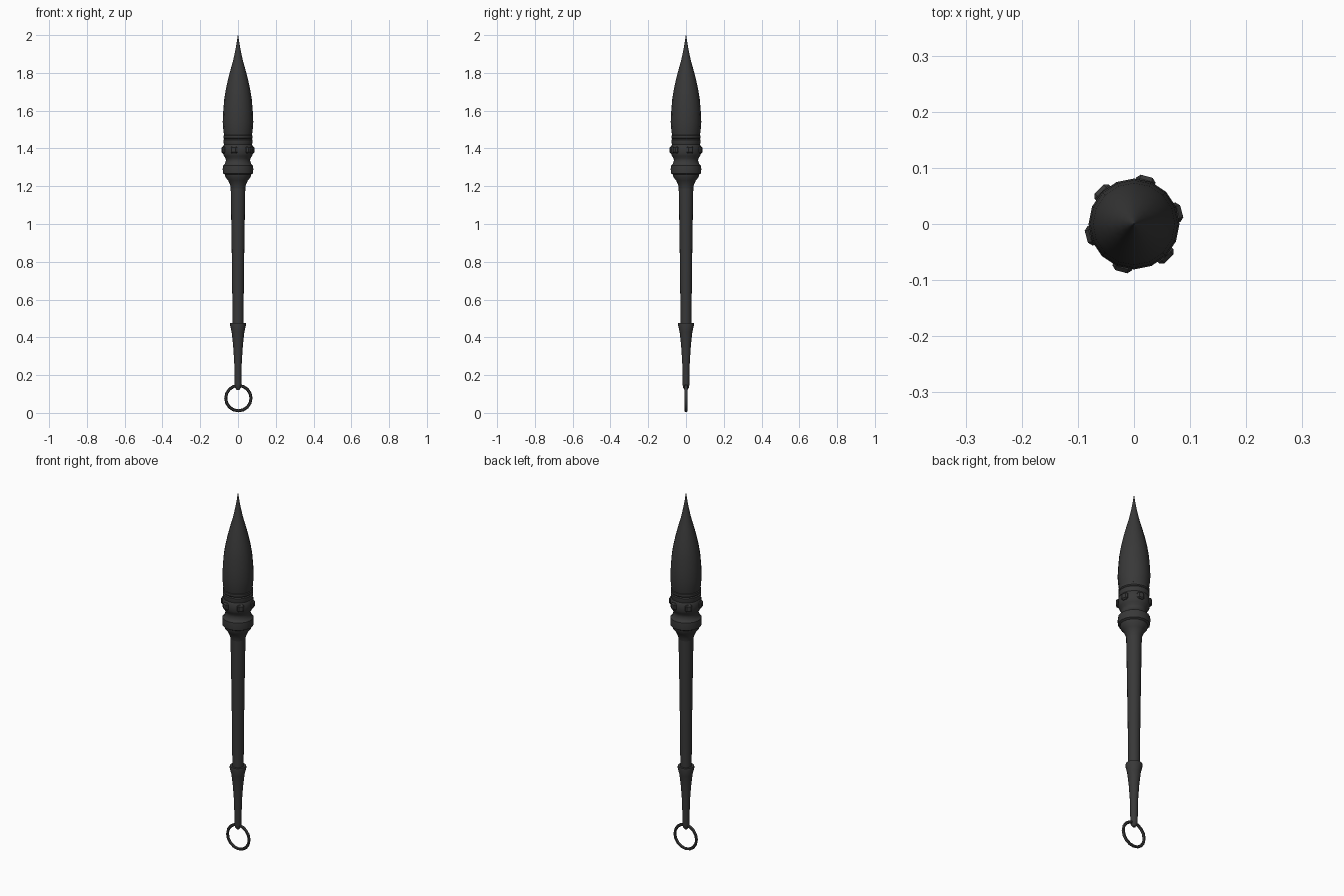
import bpy, bmesh, math
from mathutils import Matrix

if "Cube" in bpy.data.objects:
    bpy.data.objects.remove(bpy.data.objects["Cube"])

dark = bpy.data.materials.new("dark_grey")
dark.diffuse_color = (0.04, 0.04, 0.04, 1)
dark.use_nodes = True
dark.node_tree.nodes["Principled BSDF"].inputs["Base Color"].default_value = dark.diffuse_color


def finish(ob, angle=35):
    ob.data.materials.append(dark)
    bpy.ops.object.select_all(action='DESELECT')
    ob.select_set(True)
    bpy.context.view_layer.objects.active = ob
    bpy.ops.object.shade_smooth_by_angle(angle=math.radians(angle))


def from_bmesh(name, bm, angle=35):
    bmesh.ops.recalc_face_normals(bm, faces=bm.faces)
    me = bpy.data.meshes.new(name)
    bm.to_mesh(me)
    bm.free()
    ob = bpy.data.objects.new(name, me)
    bpy.context.collection.objects.link(ob)
    finish(ob, angle)
    return ob


def lathe(name, profile, sides=16):
    # profile: (radius, z) pairs from bottom to top, ends capped
    bm = bmesh.new()
    rings = []
    for r, z in profile:
        rings.append([bm.verts.new((r * math.cos(2 * math.pi * i / sides),
                                    r * math.sin(2 * math.pi * i / sides), z))
                      for i in range(sides)])
    for a, b in zip(rings, rings[1:]):
        for i in range(sides):
            j = (i + 1) % sides
            bm.faces.new((a[i], a[j], b[j], b[i]))
    bm.faces.new(rings[0])
    bm.faces.new(rings[-1])
    return from_bmesh(name, bm)


# hanging ring at the bottom
bpy.ops.mesh.primitive_torus_add(major_segments=16, minor_segments=6,
                                 major_radius=0.067, minor_radius=0.008,
                                 location=(0.002, 0, 0.078),
                                 rotation=(math.pi / 2, 0, 0))
ring = bpy.context.object
ring.name = "hanging_ring"
finish(ring, 60)

# tapered end piece
lathe("end_cap", [(0.008, 0.122), (0.016, 0.135), (0.018, 0.15), (0.02, 0.27),
                  (0.026, 0.36), (0.034, 0.43), (0.043, 0.468), (0.041, 0.477),
                  (0.03, 0.477)])

# handle
lathe("handle", [(0.029, 0.46), (0.031, 0.7), (0.035, 0.98), (0.039, 1.21)])

# ferrule with collar and gem band
lathe("ferrule", [(0.038, 1.185), (0.041, 1.205), (0.052, 1.23), (0.067, 1.248),
                  (0.069, 1.262), (0.079, 1.268), (0.081, 1.29), (0.079, 1.31),
                  (0.071, 1.316), (0.064, 1.335), (0.066, 1.348), (0.074, 1.36),
                  (0.079, 1.372), (0.08, 1.39), (0.079, 1.412), (0.074, 1.42),
                  (0.077, 1.435), (0.077, 1.445), (0.073, 1.45), (0.077, 1.455),
                  (0.077, 1.468), (0.07, 1.472)])

# bristle head
lathe("bristles", [(0.072, 1.46), (0.077, 1.49), (0.081, 1.54), (0.078, 1.6),
                   (0.073, 1.66), (0.065, 1.71), (0.053, 1.765), (0.04, 1.815),
                   (0.026, 1.865), (0.014, 1.92), (0.007, 1.96), (0.001, 2.0)])

# six gem studs around the band
for k in range(6):
    bm = bmesh.new()
    bmesh.ops.create_cube(bm, size=1)
    bmesh.ops.scale(bm, vec=(0.028, 0.036, 0.038), verts=bm.verts)
    bmesh.ops.bevel(bm, geom=list(bm.edges), offset=0.007, segments=1,
                    affect='EDGES')
    m = Matrix.Rotation(math.radians(15 + 60 * k), 4, 'Z') @ \
        Matrix.Translation((0.074, 0, 1.392))
    bmesh.ops.transform(bm, matrix=m, verts=bm.verts)
    from_bmesh(f"gem_stud_{k + 1}", bm, 30)
